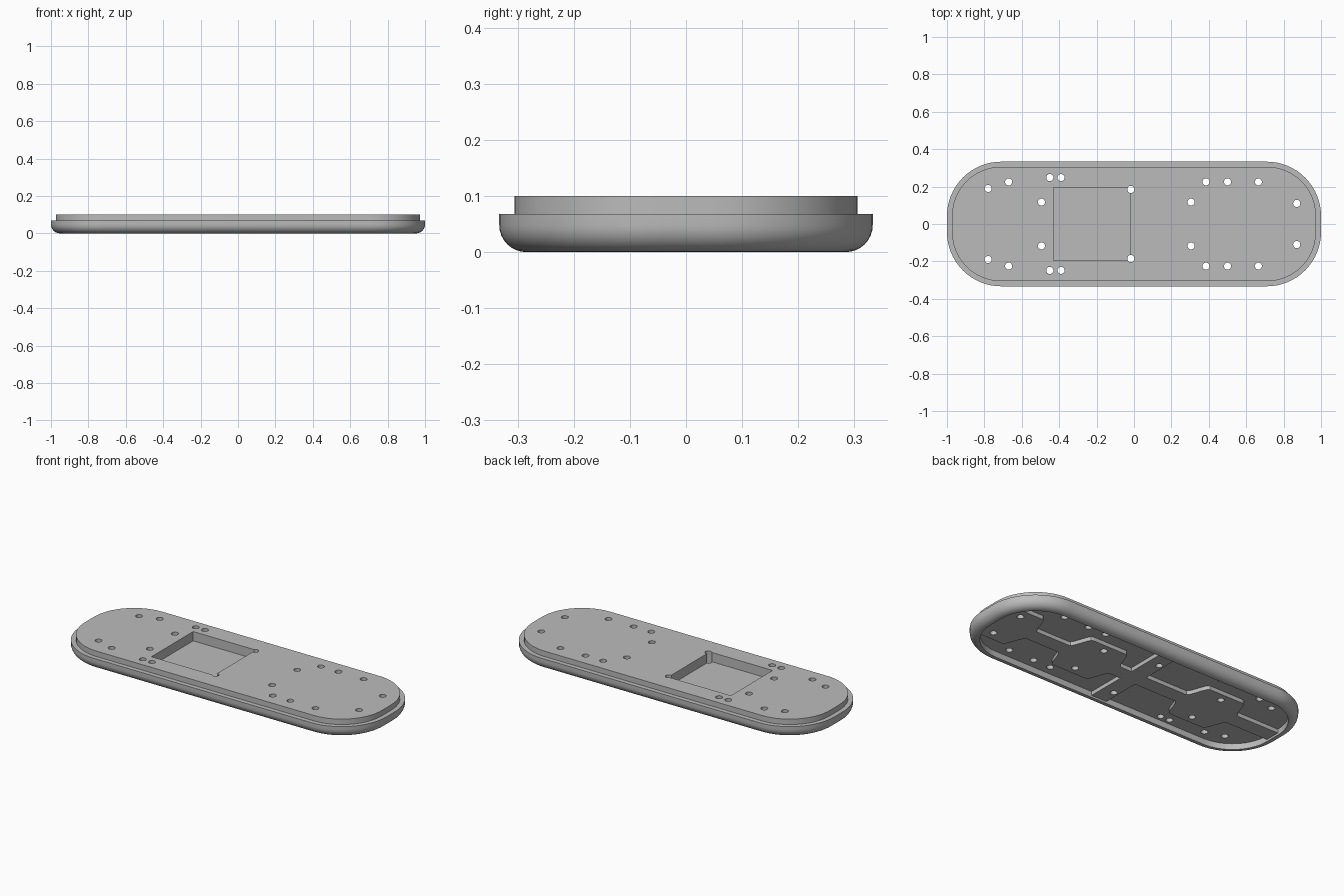
import bpy, bmesh, math

cube = bpy.data.objects.get("Cube")
if cube:
    bpy.data.objects.remove(cube, do_unlink=True)

grey = bpy.data.materials.new("mid_grey")
grey.use_nodes = True
grey.diffuse_color = (0.5, 0.5, 0.5, 1)
grey.node_tree.nodes["Principled BSDF"].inputs["Base Color"].default_value = (0.5, 0.5, 0.5, 1)


def outline(inset, steps=16):
    """Long rounded plan shape, pulled in by inset."""
    r = 0.29 - inset
    pts = []
    for q, (sx, sy) in enumerate([(1, 1), (-1, 1), (-1, -1), (1, -1)]):
        for i in range(steps + 1):
            a = math.pi / 2 * (q + i / steps)
            pts.append((sx * 0.71 + r * math.cos(a), sy * 0.043 + r * math.sin(a)))
    return pts


def loft(name, rings):
    """Closed solid through rings of (outline points, height)."""
    bm = bmesh.new()
    loops = [[bm.verts.new((x, y, z)) for x, y in pts] for pts, z in rings]
    for a, b in zip(loops, loops[1:]):
        for i in range(len(a)):
            j = (i + 1) % len(a)
            bm.faces.new((a[i], a[j], b[j], b[i]))
    bm.faces.new(loops[0][::-1])
    bm.faces.new(loops[-1])
    bmesh.ops.recalc_face_normals(bm, faces=bm.faces)
    me = bpy.data.meshes.new(name)
    bm.to_mesh(me)
    bm.free()
    me.materials.append(grey)
    ob = bpy.data.objects.new(name, me)
    bpy.context.collection.objects.link(ob)
    return ob


def rect(x0, x1, w):
    return [(x0, -w), (x1, -w), (x1, w), (x0, w)]


def boolean(ob, other, op='DIFFERENCE'):
    bpy.ops.object.select_all(action='DESELECT')
    bpy.context.view_layer.objects.active = ob
    ob.select_set(True)
    mod = ob.modifiers.new("cut", 'BOOLEAN')
    mod.object, mod.operation, mod.solver = other, op, 'EXACT'
    bpy.ops.object.modifier_apply(modifier=mod.name)


# Plate: rounded lower edge, then a stepped lip
R = 0.048
rings = []
for i in range(9):
    a = math.pi / 2 * i / 8
    rings.append((outline(R * (1 - math.sin(a))), R * (1 - math.cos(a))))
rings += [(outline(0), 0.068), (outline(0.027), 0.068), (outline(0.027), 0.1)]
plate = loft("plate", rings)

# Hollow underside
CEILING = 0.035
recess = loft("recess_cutter", [(outline(0.053), -0.05), (outline(0.053), CEILING)])
boolean(plate, recess)

# Square pocket in the top
pocket = loft("pocket_cutter", [(rect(-0.43, -0.02, 0.195), 0.045), (rect(-0.43, -0.02, 0.195), 0.2)])
boolean(plate, pocket)

# Underside spine, swelling round the pairs of screw holes
NARROW, WIDE, EASE = 0.045, 0.165, 0.06


def swell(x):
    w = 0
    for x0, x1 in [(-0.64, -0.35), (0.16, 0.45), (0.73, 1.2)]:
        t = min(1, max(0, min(x - x0, x1 - x) / EASE + 0.5))
        w = max(w, t * t * (3 - 2 * t))
    return NARROW + (WIDE - NARROW) * w


N = 160
side = [-0.95 + 1.9 * i / N for i in range(N + 1)]
spine_pts = [(x, -swell(x)) for x in side] + [(x, swell(x)) for x in reversed(side)]
BOTTOM, TOP = 0.012, 0.039
spine = loft("underside_ribs", [(spine_pts, BOTTOM), (spine_pts, TOP)])
bar = loft("cross_bar", [(rect(-0.045, 0.055, 0.29), BOTTOM), (rect(-0.045, 0.055, 0.29), TOP)])
boolean(spine, bar, 'UNION')
limit = loft("rib_limit", [(outline(0.05), -0.05), (outline(0.05), 0.2)])
boolean(spine, limit, 'INTERSECT')

# Screw holes, mirrored front to back
holes = [(0.87, 0.11), (0.665, 0.225), (0.5, 0.225), (0.385, 0.225), (0.305, 0.117),
         (-0.017, 0.185), (-0.39, 0.248), (-0.45, 0.248), (-0.495, 0.117),
         (-0.67, 0.225), (-0.78, 0.19)]
bm = bmesh.new()
for x, y in holes:
    for s in (1, -1):
        new = bmesh.ops.create_cone(bm, cap_ends=True, segments=24, radius1=0.019, radius2=0.019, depth=0.6)
        bmesh.ops.translate(bm, verts=new["verts"], vec=(x, s * y, 0))
me = bpy.data.meshes.new("hole_cutter")
bm.to_mesh(me)
bm.free()
me.materials.append(grey)
drill = bpy.data.objects.new("hole_cutter", me)
bpy.context.collection.objects.link(drill)
for ob in (plate, spine):
    boolean(ob, drill)

for helper in (recess, pocket, bar, limit, drill):
    bpy.data.objects.remove(helper, do_unlink=True)

# Smooth curves with crisp edges
bpy.ops.object.select_all(action='DESELECT')
for ob in (plate, spine):
    ob.select_set(True)
bpy.context.view_layer.objects.active = plate
bpy.ops.object.shade_smooth_by_angle(angle=math.radians(30))
